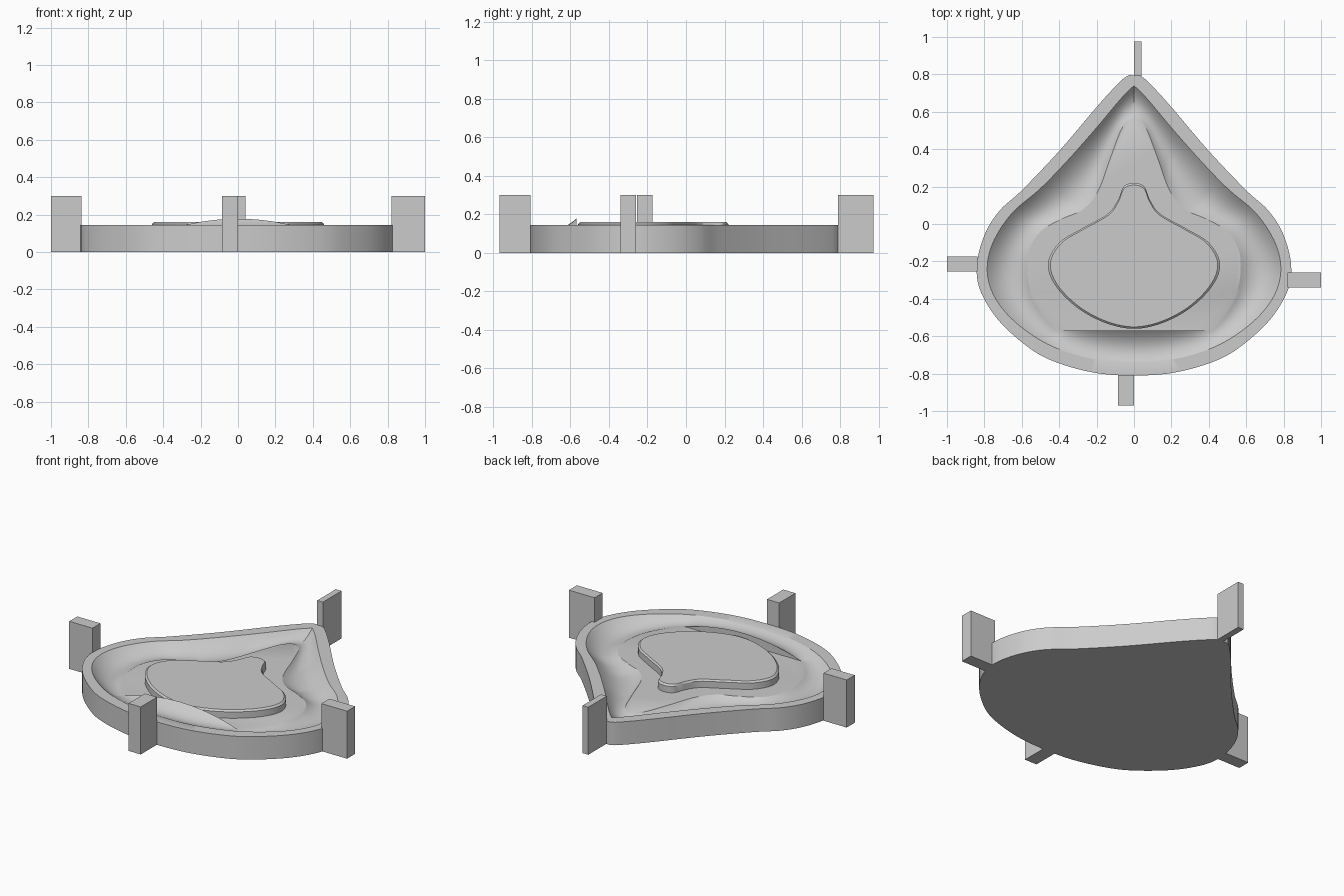
import bpy, bmesh, math
from mathutils import Vector

cube = bpy.data.objects.get("Cube")
if cube:
    bpy.data.objects.remove(cube, do_unlink=True)

grey = bpy.data.materials.new("plain grey")
grey.use_nodes = True
grey.diffuse_color = (0.6, 0.6, 0.6, 1)
grey.node_tree.nodes["Principled BSDF"].inputs["Base Color"].default_value = (0.6, 0.6, 0.6, 1)

CY = -0.2       # centre of the polar sampling
N = 240         # stations around
RIM, FLOOR, CUT = 0.145, 0.11, -0.57


def half_curve(pts, sharp_tip=False):
    """Radius as a function of the angle from +y, through right-half points."""
    p = [Vector(q) for q in pts]
    first = 2 * p[0] - p[1] if sharp_tip else Vector((-p[1].x, p[1].y))
    p = [first] + p + [Vector((-p[-2].x, p[-2].y))]
    dense = []
    for a, b, c, d in zip(p, p[1:], p[2:], p[3:]):
        for k in range(12):
            t = k / 12
            q = 0.5 * (2 * b + (c - a) * t + (2 * a - 5 * b + 4 * c - d) * t**2
                       + (3 * b - a - 3 * c + d) * t**3)
            dense.append(q)
    dense.append(p[-2])
    polar = [(math.atan2(q.x, q.y - CY), math.hypot(q.x, q.y - CY)) for q in dense]

    def radius(angle):
        for (a0, r0), (a1, r1) in zip(polar, polar[1:]):
            if a0 <= angle <= a1 and a1 > a0:
                return r0 + (r1 - r0) * (angle - a0) / (a1 - a0)
        return polar[-1][1]
    return radius


def ring_points(radius):
    out = []
    for i in range(N):
        a = 2 * math.pi * i / N
        r = radius(min(a, 2 * math.pi - a))
        out.append(Vector((r * math.sin(a), CY + r * math.cos(a), 0)))
    return out


def skin(name, rings):
    """Join closed rings into a solid, capped at both ends."""
    bm = bmesh.new()
    loops = [[bm.verts.new(p) for p in ring] for ring in rings]
    for lo, hi in zip(loops, loops[1:]):
        for i in range(N):
            j = (i + 1) % N
            bm.faces.new((lo[i], lo[j], hi[j], hi[i]))
    bm.faces.new(loops[0])
    bm.faces.new(loops[-1])
    bmesh.ops.remove_doubles(bm, verts=bm.verts, dist=1e-5)
    bmesh.ops.recalc_face_normals(bm, faces=bm.faces)
    return finish(name, bm)


def finish(name, bm):
    mesh = bpy.data.meshes.new(name)
    bm.to_mesh(mesh)
    bm.free()
    mesh.materials.append(grey)
    ob = bpy.data.objects.new(name, mesh)
    bpy.context.collection.objects.link(ob)
    return ob


def smooth(ob):
    bpy.ops.object.select_all(action='DESELECT')
    ob.select_set(True)
    bpy.context.view_layer.objects.active = ob
    bpy.ops.object.shade_smooth_by_angle(angle=math.radians(28))


def at(p, z):
    return Vector((p.x, p.y, z))


# Outlines, right half from the tip down to the front
outer = ring_points(half_curve([
    (0, .795), (.04, .79), (.1, .735), (.2, .625), (.4, .39), (.6, .18), (.72, .07),
    (.8, -.06), (.84, -.22), (.82, -.36), (.72, -.52), (.55, -.67), (.4, -.745),
    (.2, -.797), (0, -.81)]))
inner = ring_points(half_curve([
    (0, .74), (.07, .67), (.2, .515), (.35, .345), (.5, .19), (.65, .06), (.75, -.09),
    (.785, -.23), (.76, -.36), (.68, -.48), (.55, -.59), (.4, -.67), (.2, -.725),
    (0, -.74)], sharp_tip=True))
bell_curve = half_curve([
    (0, .565), (.06, .52), (.12, .37), (.19, .18), (.27, .08), (.39, .025), (.5, -.04),
    (.56, -.14), (.57, -.25), (.55, -.36), (.5, -.46), (.42, -.56), (.28, -.66), (0, -.7)])


def bell_radius(a):
    r = bell_curve(a)
    if math.cos(a) < -0.3:
        r = min(r, (CUT - CY) / math.cos(a))    # straight front edge
    return r


bell = ring_points(bell_radius)

# Tray: wall, flat rim, curved trough, front ridge and sunken floor
crest = []
for p in bell:
    on_cut = abs(p.y - CUT) < 1e-4
    crest.append(at(p, max(FLOOR, .178 - .42 * p.x**2) if on_cut else FLOOR))
rings = [[at(p, 0) for p in outer], [at(p, RIM) for p in outer]]
STEPS = 14
for k in range(STEPS):
    t = k / STEPS
    ring = []
    for p, q in zip(inner, crest):
        width = (p - at(q, 0)).length
        depth = min(.05, .031 * (width / .17)**1.5)
        ring.append(at(p.lerp(q, t), RIM + (q.z - RIM) * t - 4 * depth * t * (1 - t)))
    rings.append(ring)
rings += [crest, [at(p, FLOOR) for p in bell]]
smooth(skin("tray", rings))

# Raised plateau with a chamfered edge
plate = ring_points(half_curve([
    (0, .22), (.055, .2), (.085, .13), (.14, .055), (.28, -.025), (.4, -.1), (.46, -.21),
    (.42, -.33), (.3, -.45), (.15, -.53), (0, -.56)]))
centre = Vector((0, CY, 0))
top = [centre + (p - centre) * .972 for p in plate]
smooth(skin("plateau", [[at(p, FLOOR - .02) for p in plate],
                        [at(p, .15) for p in plate], [at(p, .16) for p in top]]))


# Four locating posts, let slightly into the wall
def post(name, x0, x1, y0, y1):
    bm = bmesh.new()
    bmesh.ops.create_cube(bm, size=1)
    for v in bm.verts:
        v.co = (x0 if v.co.x < 0 else x1, y0 if v.co.y < 0 else y1, 0 if v.co.z < 0 else .3)
    finish(name, bm)


post("right_post", -1, -.838, -.255, -.175)
post("left_post", .82, 1, -.34, -.26)
post("front_post", -.085, 0, -.97, -.808)
post("back_post", 0, .04, .79, .975)
